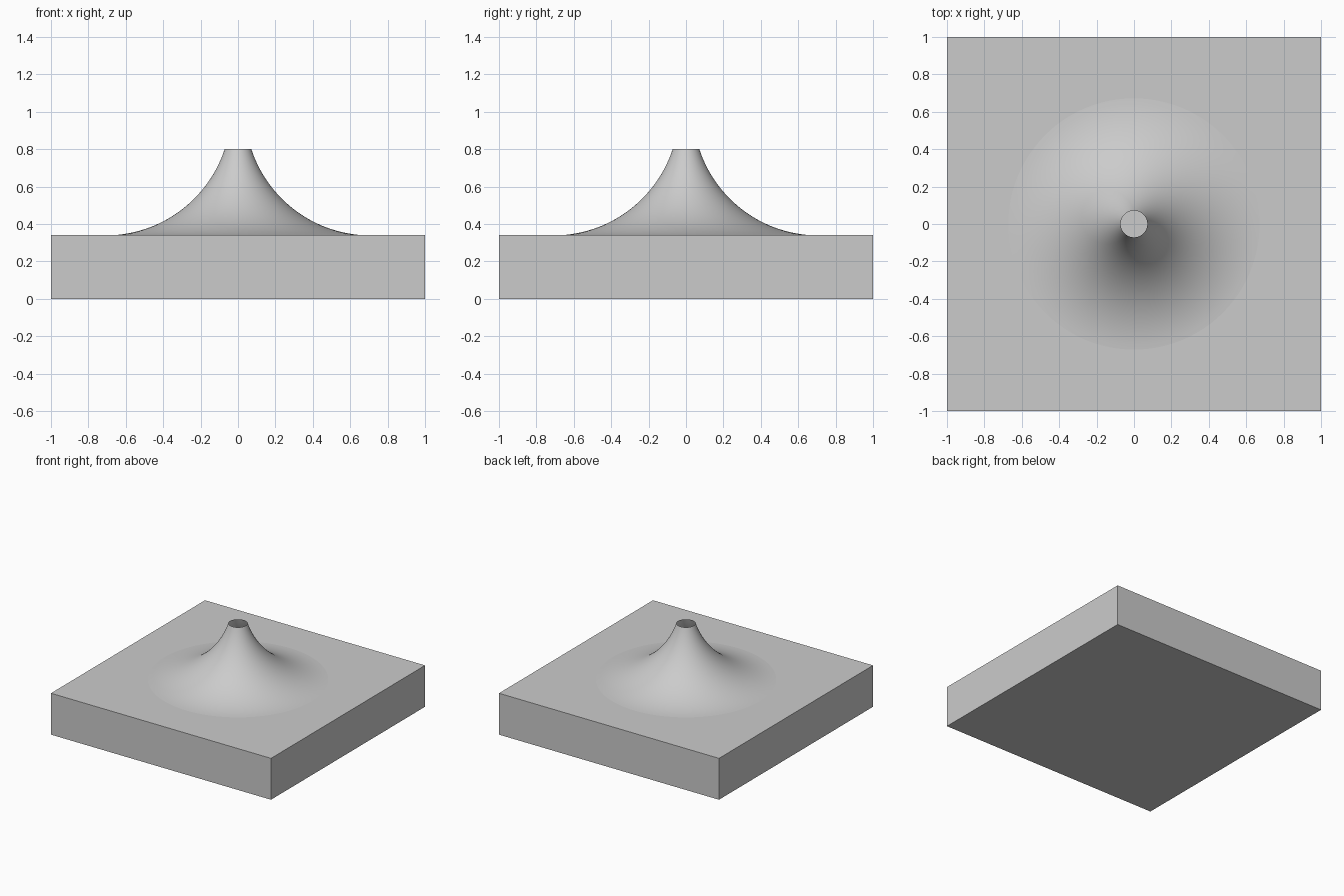
import bpy, bmesh, math

if "Cube" in bpy.data.objects:
    bpy.data.objects.remove(bpy.data.objects["Cube"])

grey = bpy.data.materials.new("light_grey")
grey.diffuse_color = (0.6, 0.6, 0.6, 1)
grey.use_nodes = True
grey.node_tree.nodes["Principled BSDF"].inputs["Base Color"].default_value = grey.diffuse_color


def add_object(name, bm):
    mesh = bpy.data.meshes.new(name)
    bm.to_mesh(mesh)
    bm.free()
    mesh.materials.append(grey)
    obj = bpy.data.objects.new(name, mesh)
    bpy.context.collection.objects.link(obj)
    return obj


# Square base slab
TOP = 0.34
bm = bmesh.new()
bmesh.ops.create_cube(bm, size=1)
bmesh.ops.scale(bm, vec=(2, 2, TOP), verts=bm.verts)
bmesh.ops.translate(bm, vec=(0, 0, TOP / 2), verts=bm.verts)
add_object("base_slab", bm)

# Open-topped flared spout: a concave arc spun about z
CX, CZ, R = 0.708, 1.009, 0.67
RINGS, SIDES = 28, 96
a0 = math.pi + math.asin((CZ - 0.8) / R)   # upper rim
a1 = math.radians(267)                     # almost tangent to the slab
bm = bmesh.new()
rings = []
for i in range(RINGS + 1):
    a = a0 + (a1 - a0) * i / RINGS
    r, z = CX + R * math.cos(a), CZ + R * math.sin(a)
    rings.append([bm.verts.new((r * math.cos(t), r * math.sin(t), z))
                  for t in (2 * math.pi * k / SIDES for k in range(SIDES))])
for upper, lower in zip(rings, rings[1:]):
    for k in range(SIDES):
        n = (k + 1) % SIDES
        f = bm.faces.new((lower[k], lower[n], upper[n], upper[k]))
        f.smooth = True
add_object("flared_spout", bm)
